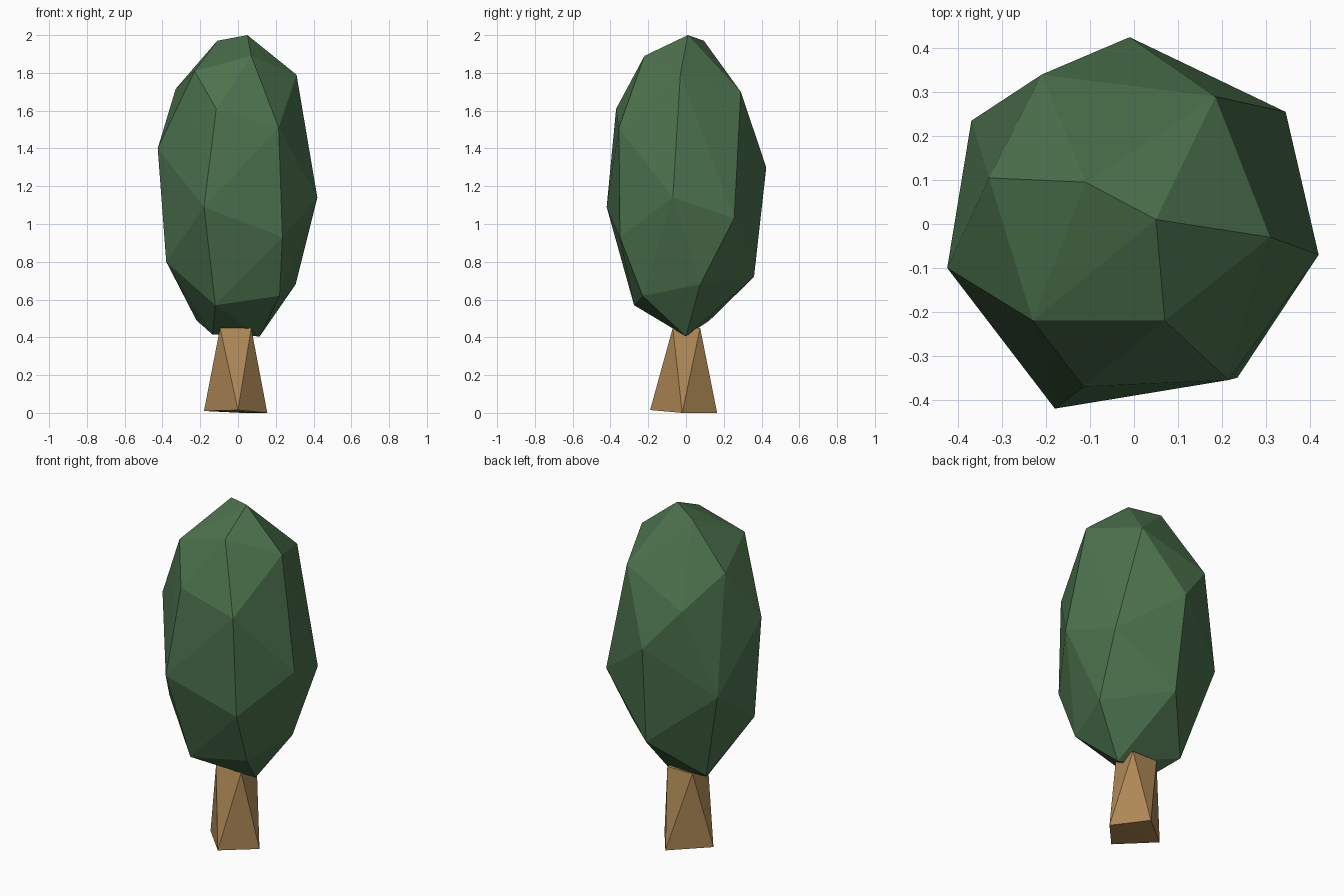
import bpy, bmesh


def material(name, rgb):
    m = bpy.data.materials.new(name)
    m.diffuse_color = (*rgb, 1.0)
    return m


def faceted_hull(name, points, mat):
    """Flat-shaded convex solid spanned by a few corner points."""
    bm = bmesh.new()
    for p in points:
        bm.verts.new(p)
    bmesh.ops.convex_hull(bm, input=bm.verts[:])
    bmesh.ops.recalc_face_normals(bm, faces=bm.faces[:])
    mesh = bpy.data.meshes.new(name)
    bm.to_mesh(mesh)
    bm.free()
    mesh.materials.append(mat)
    ob = bpy.data.objects.new(name, mesh)
    bpy.context.collection.objects.link(ob)
    return ob


leaf_green = material("leaf green", (0.072, 0.168, 0.074))
bark_brown = material("bark brown", (0.42, 0.245, 0.092))

# crown: irregular faceted egg, corners from top to bottom
faceted_hull("crown", [
    (.05, .01, 2.0), (-.11, .095, 1.97), (.07, -.22, 1.89),
    (-.23, -.22, 1.81), (.31, -.03, 1.79), (-.33, .105, 1.715),
    (.185, .29, 1.70), (-.115, -.37, 1.61), (-.21, .34, 1.54),
    (.215, -.355, 1.51), (-.425, -.10, 1.40), (-.01, .425, 1.30),
    (.42, -.07, 1.14), (-.18, -.42, 1.09), (-.37, .235, 1.035),
    (.345, .255, 1.03), (.235, -.35, .93), (-.38, -.10, .80),
    (.01, .36, .72), (.305, .075, .68), (.22, -.23, .62),
    (-.12, -.275, .57), (-.22, .125, .49), (-.135, 0, .415),
    (.115, 0, .405),
], leaf_green)

# trunk: diamond base twisting into a smaller square top
base = [(0, -.19, .015), (.155, -.02, 0), (.02, .165, 0), (-.18, 0, .01)]
top = [(-.095, -.07, .45), (.07, -.07, .45), (.07, .075, .45), (-.095, .075, .45)]
faceted_hull("trunk", base + top, bark_brown)
